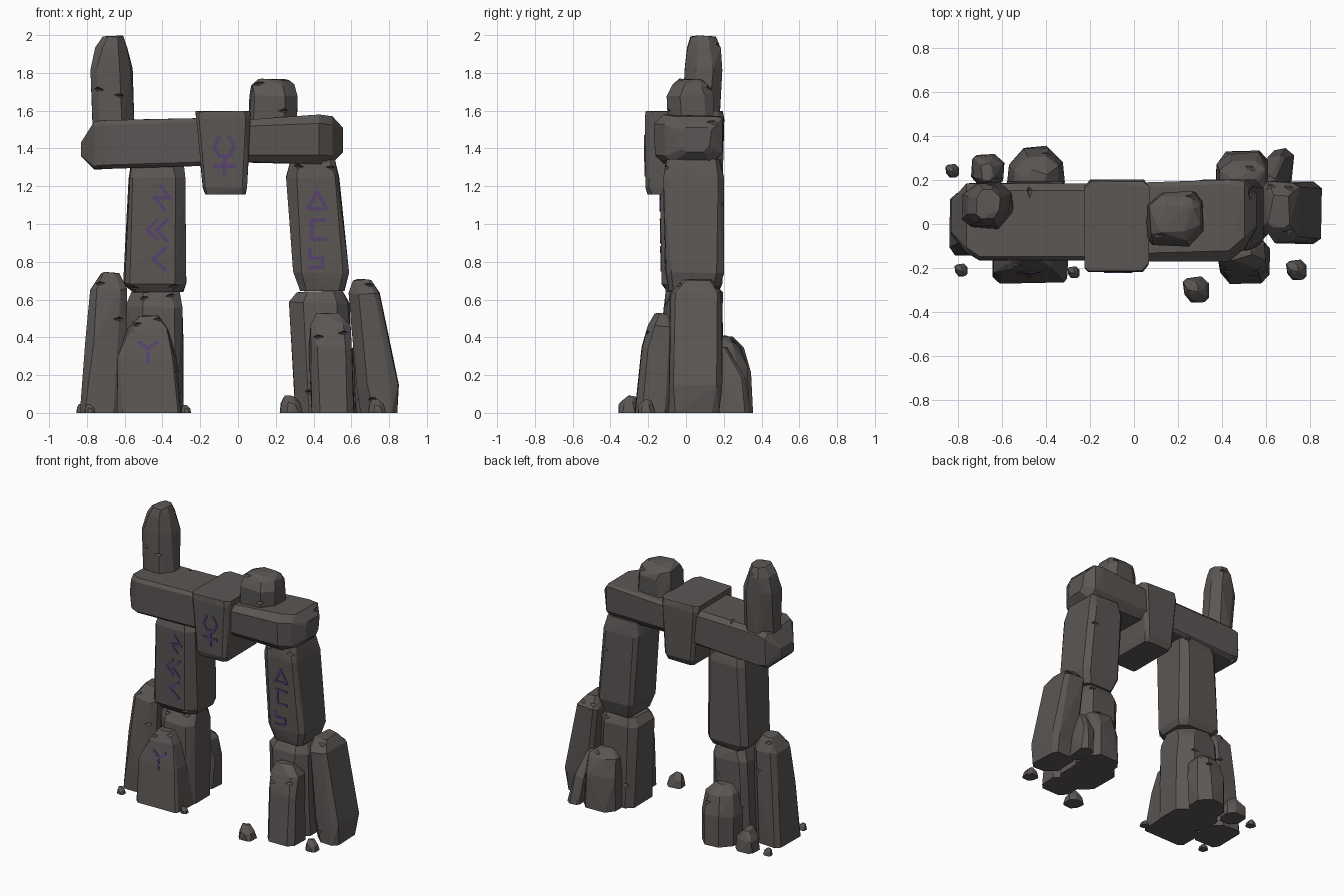
import bpy, bmesh, random
from mathutils import Vector, Matrix
from mathutils.bvhtree import BVHTree

cube = bpy.data.objects.get("Cube")
if cube:
    bpy.data.objects.remove(cube, do_unlink=True)


def make_material(name, colour):
    mat = bpy.data.materials.new(name)
    mat.use_nodes = True
    mat.diffuse_color = (*colour, 1)
    mat.node_tree.nodes["Principled BSDF"].inputs["Base Color"].default_value = (*colour, 1)
    return mat


STONE = make_material("weathered stone", (0.105, 0.094, 0.089))
PURPLE = make_material("purple inlay", (0.10, 0.055, 0.16))


def add_object(name, bm, mat):
    mesh = bpy.data.meshes.new(name)
    bm.to_mesh(mesh)
    bm.free()
    mesh.materials.append(mat)
    obj = bpy.data.objects.new(name, mesh)
    bpy.context.collection.objects.link(obj)
    return obj


def wrap(bm):
    """Turn loose points into a closed faceted block."""
    bmesh.ops.convex_hull(bm, input=bm.verts[:])
    bmesh.ops.delete(bm, geom=[v for v in bm.verts if not v.link_faces], context='VERTS')
    bmesh.ops.dissolve_limit(bm, angle_limit=0.05, verts=bm.verts[:], edges=bm.edges[:])
    bmesh.ops.recalc_face_normals(bm, faces=bm.faces[:])


def chip(obj, points, size, along_x):
    """Cut small wedge-shaped chips out of the edges."""
    bm = bmesh.new()
    scale = (0.35, 1, 1) if along_x else (1, 1, 0.35)
    for p in points:
        turn = Matrix.Rotation(random.uniform(-0.25, 0.25), 4, 'Y')
        bmesh.ops.create_uvsphere(bm, u_segments=4, v_segments=2, radius=size,
                                  matrix=Matrix.Translation(p) @ turn @ Matrix.Diagonal((*scale, 1)))
    cutter = add_object("chip_cutter", bm, STONE)
    cutter.hide_render = True
    mod = obj.modifiers.new("chips", 'BOOLEAN')
    mod.operation, mod.object, mod.solver = 'DIFFERENCE', cutter, 'EXACT'
    graph = bpy.context.evaluated_depsgraph_get()
    graph.update()
    mesh = bpy.data.meshes.new_from_object(obj.evaluated_get(graph))
    obj.modifiers.clear()
    if len(mesh.polygons) > 5:
        obj.data = mesh
    bpy.data.objects.remove(cutter, do_unlink=True)


def stone(name, *rings, along_x=False, bevel=(0.12, 0.34), jitter=0.008, chips=3):
    """Block through rings (h, a0, a1, b0, b1): z, x, y ranges, or x, y, z ranges if along_x."""
    random.seed(name)
    cuts = [random.uniform(*bevel) for _ in range(4)]
    bm = bmesh.new()
    loops = []
    for i, (h, a0, a1, b0, b1) in enumerate(rings):
        loop = []
        for f, (sa, sb) in zip(cuts, [(0, 0), (1, 0), (1, 1), (0, 1)]):
            c = f * random.uniform(0.8, 1.2) * min(a1 - a0, b1 - b0)
            a, b = (a1 if sa else a0), (b1 if sb else b0)
            da, db = (-c if sa else c), (-c if sb else c)
            for pa, pb in ((a + da, b), (a, b + db)):
                pa += random.uniform(-jitter, jitter)
                pb += random.uniform(-jitter, jitter)
                ph = h - (random.uniform(0, 2 * jitter) if i and not along_x else 0)
                loop.append(Vector((ph, pa, pb) if along_x else (pa, pb, ph)))
        loops.append(loop)
        for p in loop:
            bm.verts.new(p)
    wrap(bm)
    tree = BVHTree.FromBMesh(bm)
    obj = add_object(name, bm, STONE)
    spots = []
    for k in range(chips):
        i = random.randrange(len(rings) - 1)
        low, high = loops[i][2 * k % 8], loops[i + 1][2 * k % 8]
        spots.append(low.lerp(high, random.uniform(0.25, 0.75)))
    if spots:
        chip(obj, spots, 0.035, along_x)
    return tree


def inlay(name, tree, *paths, width=0.009):
    """Thin angular marks laid on the front of a stone; paths are (x, z) points."""
    bm = bmesh.new()
    for path in paths:
        for p, q in zip(path, path[1:]):
            p, q = Vector((p[0], 0, p[1])), Vector((q[0], 0, q[1]))
            d = (q - p).normalized() * width
            n = Vector((-d.z, 0, d.x))
            part = bmesh.new()
            for c in (p - d + n, p - d - n, q + d + n, q + d - n):
                hit = tree.ray_cast(Vector((c.x, -2, c.z)), Vector((0, 1, 0)))[0]
                if hit:
                    for depth in (-0.005, 0.003):
                        part.verts.new(hit + Vector((0, depth, 0)))
            if len(part.verts) > 5:
                wrap(part)
                mesh = bpy.data.meshes.new("stroke")
                part.to_mesh(mesh)
                bm.from_mesh(mesh)
                bpy.data.meshes.remove(mesh)
            part.free()
    add_object(name, bm, PURPLE)


# Lintel: two beams and a keystone
stone("right_beam", (-.83, -.04, .1, 1.36, 1.43), (-.76, -.13, .18, 1.29, 1.54),
      (-.70, -.165, .185, 1.29, 1.545), (-.1, -.165, .185, 1.315, 1.56),
      along_x=True, bevel=(.06, .16), jitter=.006)
stone("left_beam", (0, -.165, .185, 1.33, 1.555), (.43, -.165, .2, 1.32, 1.575),
      (.5, -.11, .19, 1.33, 1.575), (.555, -.02, .13, 1.38, 1.51),
      along_x=True, bevel=(.08, .25), jitter=.006)
keystone = stone("keystone", (1.155, -.175, .04, -.2, .17), (1.2, -.185, .045, -.215, .19),
                 (1.56, -.22, .065, -.215, .2), (1.6, -.225, .07, -.21, .195),
                 bevel=(.05, .12), jitter=.004, chips=0)

# Stones standing on the lintel
stone("tall_finger_stone", (1.5, -.775, -.55, -.02, .18), (1.83, -.78, -.565, -.01, .185),
      (1.94, -.755, -.585, .0, .18), (2.0, -.71, -.605, .03, .155))
stone("cap_stone", (1.53, .06, .31, -.09, .14), (1.69, .065, .31, -.095, .145),
      (1.74, .075, .295, -.07, .12), (1.77, .11, .27, -.03, .08))

# Upper legs
right_leg = stone("right_upper_leg", (.64, -.56, -.29, -.1, .17), (.69, -.605, -.275, -.13, .19),
                  (1.25, -.575, -.28, -.135, .19), (1.33, -.56, -.285, -.11, .17),
                  bevel=(.08, .2), jitter=.005)
left_leg = stone("left_upper_leg", (.645, .33, .56, -.09, .17), (.75, .29, .585, -.11, .2),
                 (1.25, .255, .535, -.12, .2), (1.35, .28, .51, -.1, .18),
                 bevel=(.08, .2), jitter=.005)

# Lower legs
stone("right_lower_leg", (0, -.62, -.285, -.13, .19), (.4, -.61, -.285, -.13, .19),
      (.57, -.6, -.295, -.12, .19), (.65, -.56, -.315, -.07, .16), chips=4)
stone("left_lower_leg", (0, .31, .61, -.12, .19), (.3, .29, .6, -.12, .19),
      (.59, .275, .59, -.1, .19), (.65, .31, .56, -.06, .16), chips=4)

# Slabs leaning on the legs
right_slab = stone("right_front_slab", (0, -.64, -.3, -.27, -.05), (.3, -.635, -.33, -.235, -.05),
                   (.45, -.58, -.37, -.2, -.05), (.52, -.52, -.42, -.16, -.06),
                   bevel=(.08, .25), chips=2)
stone("left_front_slab", (0, .39, .62, -.265, -.06), (.35, .38, .6, -.23, -.06),
      (.47, .39, .59, -.2, -.06), (.53, .42, .53, -.16, -.07))
stone("right_outer_shard", (0, -.84, -.62, -.14, .14), (.4, -.805, -.59, -.13, .13),
      (.66, -.775, -.59, -.1, .11), (.75, -.72, -.63, -.04, .06), chips=4)
stone("left_outer_shard", (0, .65, .84, -.09, .17), (.15, .63, .845, -.09, .19),
      (.64, .58, .75, -.08, .19), (.71, .615, .7, -.02, .13), chips=4)
stone("right_back_slab", (0, -.57, -.33, .12, .35), (.22, -.57, -.32, .12, .34),
      (.36, -.55, -.34, .12, .31), (.41, -.5, -.4, .14, .25))
stone("left_back_slab", (0, .37, .62, .12, .33), (.25, .37, .61, .12, .32),
      (.36, .39, .59, .12, .29), (.41, .44, .54, .14, .23))
stone("left_back_shard", (0, .62, .72, .16, .34), (.2, .61, .69, .15, .31),
      (.35, .61, .64, .15, .21), chips=1)
stone("right_back_block", (0, -.74, -.59, .17, .32), (.09, -.73, -.6, .18, .31),
      (.15, -.69, -.64, .2, .27), chips=0)

# Loose rocks on the ground
for x, y, r in [(-.825, .24, .03), (-.785, -.21, .028), (-.275, -.22, .026),
                (.28, -.3, .058), (.735, -.21, .045)]:
    stone("loose_rock", (0, x - r, x + r, y - r, y + r),
          (r, x - r * .9, x + r * .8, y - r * .9, y + r * .8),
          (r * 1.6, x - r * .5, x + r * .2, y - r * .3, y + r * .5),
          bevel=(.2, .4), jitter=r * .12, chips=0)

# Carved abstract marks
inlay("keystone_mark", keystone,
      [(-.1, 1.46), (-.125, 1.41), (-.1, 1.36), (-.045, 1.36), (-.02, 1.41), (-.045, 1.46)],
      [(-.12, 1.305), (-.02, 1.305)], [(-.07, 1.345), (-.07, 1.26)])
inlay("right_leg_marks", right_leg,
      [(-.41, 1.2), (-.36, 1.14), (-.44, 1.14), (-.39, 1.08)],
      [(-.43, 1.02), (-.48, .97), (-.43, .92)],
      [(-.375, 1.02), (-.43, .97), (-.375, .91)],
      [(-.385, .87), (-.45, .815), (-.385, .76)])
inlay("left_leg_marks", left_leg,
      [(.37, 1.08), (.42, 1.17), (.47, 1.08)], [(.39, 1.08), (.45, 1.08)],
      [(.46, 1.02), (.39, 1.02), (.39, .92), (.46, .92)],
      [(.38, .86), (.38, .82), (.45, .82), (.45, .77), (.38, .77)])
inlay("right_slab_mark", right_slab,
      [(-.52, .375), (-.475, .34), (-.43, .375)], [(-.475, .31), (-.475, .265)])
